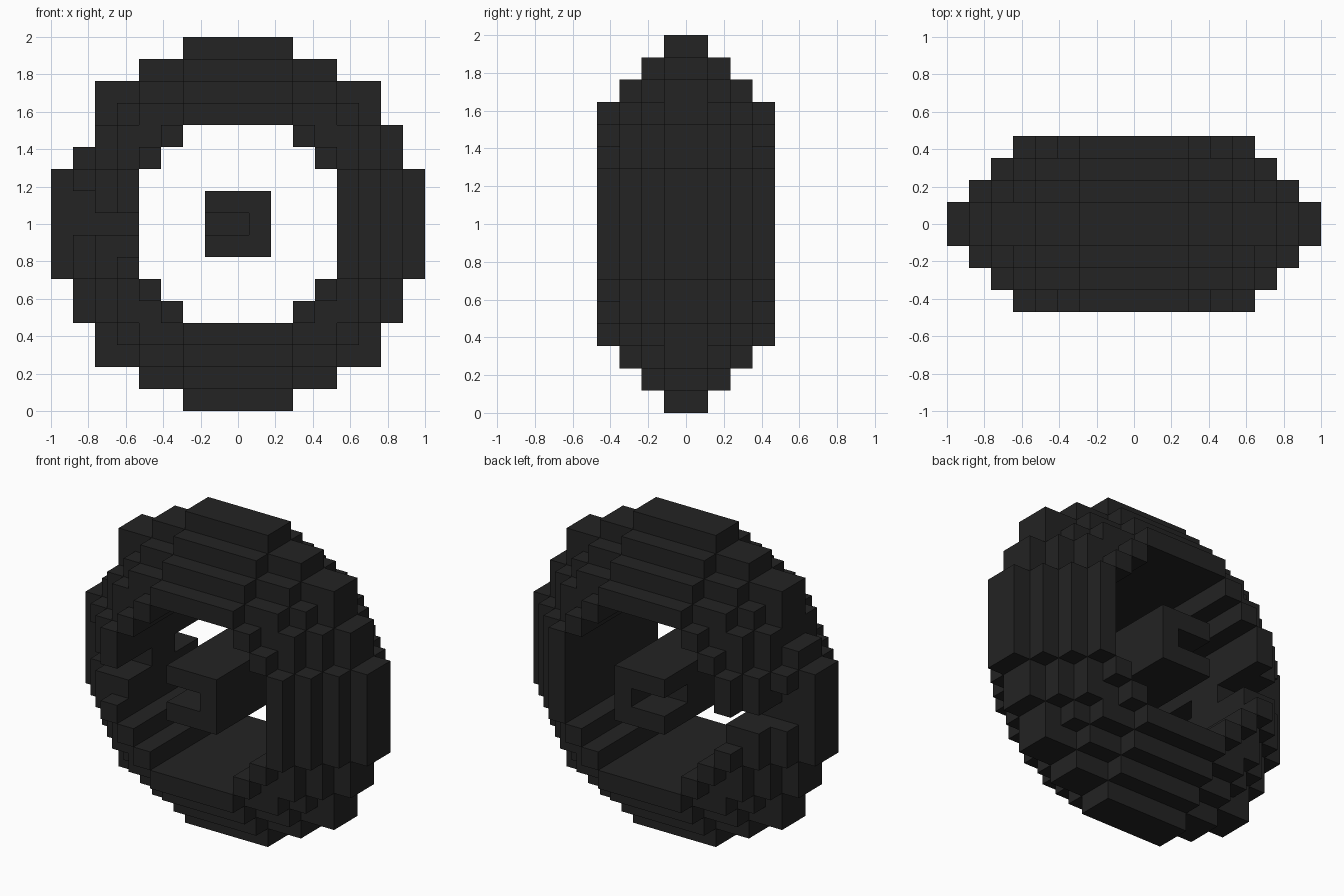
import bpy, bmesh
from mathutils import Vector

if "Cube" in bpy.data.objects:
    bpy.data.objects.remove(bpy.data.objects["Cube"])

U = 2 / 17  # one block

rubber = bpy.data.materials.new("black rubber")
rubber.diffuse_color = (0.017, 0.017, 0.017, 1)
rubber.use_nodes = True
rubber.node_tree.nodes["Principled BSDF"].inputs["Base Color"].default_value = rubber.diffuse_color


def build_blocks(name, cells):
    """Make one mesh from the exposed faces of a set of blocks (x, y, z)."""
    bm = bmesh.new()
    verts = {}

    def vert(p):
        if p not in verts:
            x, y, z = p
            verts[p] = bm.verts.new(Vector(((x - 0.5) * U, y * U, 1 + (z - 0.5) * U)))
        return verts[p]

    for c in sorted(cells):
        for axis in range(3):
            for side in (0, 1):
                n = list(c)
                n[axis] += 1 if side else -1
                if tuple(n) in cells:
                    continue
                a, b = (axis + 1) % 3, (axis + 2) % 3
                ring = []
                for i, j in ((0, 0), (1, 0), (1, 1), (0, 1)):
                    p = list(c)
                    p[axis] += side
                    p[a] += i
                    p[b] += j
                    ring.append(vert(tuple(p)))
                bm.faces.new(ring if side else ring[::-1])
    # merge coplanar block faces
    bmesh.ops.dissolve_limit(bm, angle_limit=0.01, verts=bm.verts[:], edges=bm.edges[:])
    bmesh.ops.triangulate(bm, faces=[f for f in bm.faces if len(f.verts) > 4])
    mesh = bpy.data.meshes.new(name)
    bm.to_mesh(mesh)
    bm.free()
    mesh.materials.append(rubber)
    obj = bpy.data.objects.new(name, mesh)
    bpy.context.collection.objects.link(obj)
    return obj


# Tyre: stacked block rings, widest in the middle, with a constant opening
tyre = set()
for layer in range(4):
    radius = 8.5 - layer
    for y in (layer, -1 - layer):
        for x in range(-8, 9):
            for z in range(-8, 9):
                if 20.25 < x * x + z * z <= radius * radius:
                    tyre.add((x, y, z))

# Valve groove on the left of both side walls, and the missing tread block
gaps = {0: [(-7, 4)],
        1: [(-5, 0), (-6, 0), (-7, 0), (-7, 1)],
        2: [(-5, 0), (-6, 0)],
        3: [(-5, 0), (-5, -1)]}
for layer, spots in gaps.items():
    for x, z in spots:
        for y in (layer, -1 - layer):
            tyre.discard((x, y, z))
build_blocks("tyre", tyre)

# Hub: square axle with a slot, open to the left, in each end
hub = {(x, y, z) for x in (-1, 0, 1) for y in range(-4, 4) for z in (-1, 0, 1)}
hub -= {(x, y, 0) for x in (-1, 0) for y in (-4, -3, 2, 3)}
build_blocks("hub", hub)
